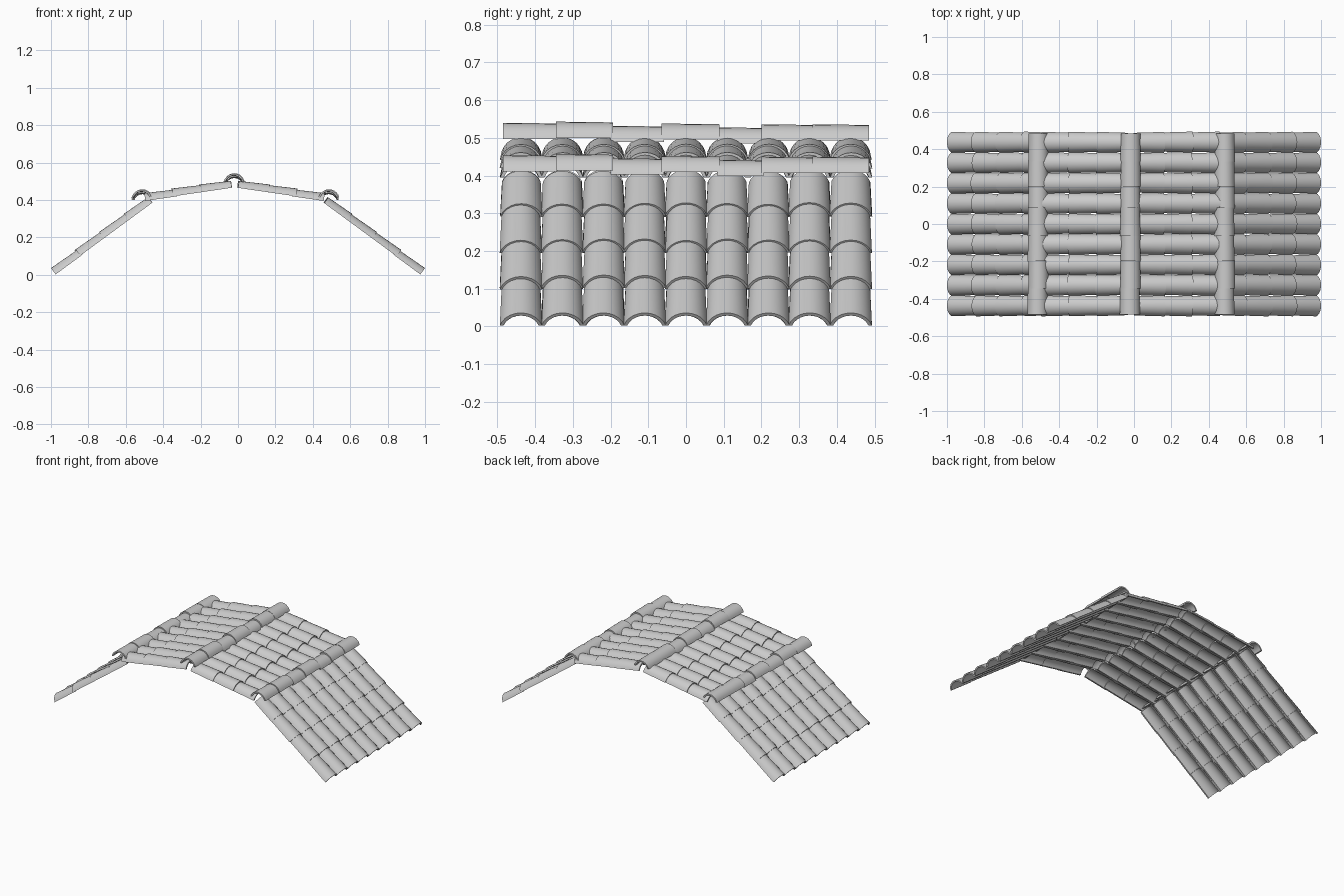
import bpy, bmesh, math, random
from mathutils import Matrix, Vector

if "Cube" in bpy.data.objects:
    bpy.data.objects.remove(bpy.data.objects["Cube"])

random.seed(4)
SEG = 10


def arc(half_w, height):
    # circular arc across v, rising in w
    a = 2 * math.atan2(height, half_w)
    r = half_w / math.sin(a)
    return [(r * math.sin(a * (2 * i / SEG - 1)),
             r * math.cos(a * (2 * i / SEG - 1)) - r * math.cos(a))
            for i in range(SEG + 1)]


def add_tile(bm, mat, length, low, high, thick=0.009):
    """Curved tile running along local +X from its low to its high end."""
    loops = []
    for x, (w, h) in ((0, low), (length, high)):
        outer = arc(w, h)
        inner = arc(w - thick, h - thick)
        loops.append([bm.verts.new(mat @ Vector((x, v, z)))
                      for v, z in outer + inner[::-1]])
    a, b = loops
    n = len(a)
    for i in range(n):
        j = (i + 1) % n
        bm.faces.new((a[i], a[j], b[j], b[i]))
    for ring in loops:
        for i in range(SEG):
            bm.faces.new((ring[i], ring[i + 1], ring[n - 2 - i], ring[n - 1 - i]))


def finish(bm, name):
    bmesh.ops.recalc_face_normals(bm, faces=bm.faces)
    me = bpy.data.meshes.new(name)
    bm.to_mesh(me)
    bm.free()
    ob = bpy.data.objects.new(name, me)
    bpy.context.collection.objects.link(ob)
    bpy.ops.object.select_all(action='DESELECT')
    bpy.context.view_layer.objects.active = ob
    ob.select_set(True)
    bpy.ops.object.shade_smooth_by_angle(angle=math.radians(40))


def slope(name, x0, z0, angle, side, rows, step, lengths):
    """Field of 9 tile columns climbing from the eave (x0, z0) towards the ridge."""
    bm = bmesh.new()
    up = Vector((-side * math.cos(angle), 0, math.sin(angle)))
    nrm = Vector((side * math.sin(angle), 0, math.cos(angle)))
    for c in range(9):
        for r in range(rows):
            j = random.uniform(-0.004, 0.004) if r else 0
            p = Vector((x0, 0, z0)) + up * (step * r + j)
            p += nrm * (0.003 if r else 0)
            p.y = (c - 4) * 0.1093 + random.uniform(-0.001, 0.001)
            side_v = nrm.cross(up)
            m = Matrix((up, side_v, nrm)).transposed().to_4x4()
            m.translation = p
            add_tile(bm, m, lengths[r], (0.056, 0.042), (0.051, 0.037))
    finish(bm, name)


# lower steep slopes
STEEP = math.radians(36.3)
L4 = [0.178, 0.178, 0.178, 0.155]
slope("lower_slope_right", 0.975, 0.002, STEEP, 1, 4, 0.162, L4)
slope("lower_slope_left", -0.975, 0.002, STEEP, -1, 4, 0.162, L4)

# upper shallow slopes, meeting slightly left of centre
SHALLOW = math.radians(8.3)
L3 = [0.17, 0.17, 0.165]
slope("upper_slope_right", 0.458, 0.395, SHALLOW, 1, 3, 0.15, L3)
slope("upper_slope_left", -0.495, 0.395, SHALLOW, -1, 3, 0.15, L3)

# rows of cap tiles over the ridge and the two slope breaks
EDGES = [-0.485, -0.345, -0.2, -0.065, 0.083, 0.2, 0.335, 0.485]
LIFT = [0.004, 0.007, -0.004, 0.002, -0.008, 0.0, 0.0]
for name, x, z in (("ridge_caps", -0.02, 0.493),
                   ("left_break_caps", -0.513, 0.407),
                   ("right_break_caps", 0.485, 0.407)):
    bm = bmesh.new()
    for i, dz in enumerate(LIFT):
        m = Matrix.Translation((x + random.uniform(-0.003, 0.003), EDGES[i], z + dz))
        m = m @ Matrix.Rotation(math.pi / 2, 4, 'Z')
        add_tile(bm, m, EDGES[i + 1] - EDGES[i] + (0.006 if i < 6 else 0),
                 (0.054, 0.043), (0.052, 0.041))
    finish(bm, name)
